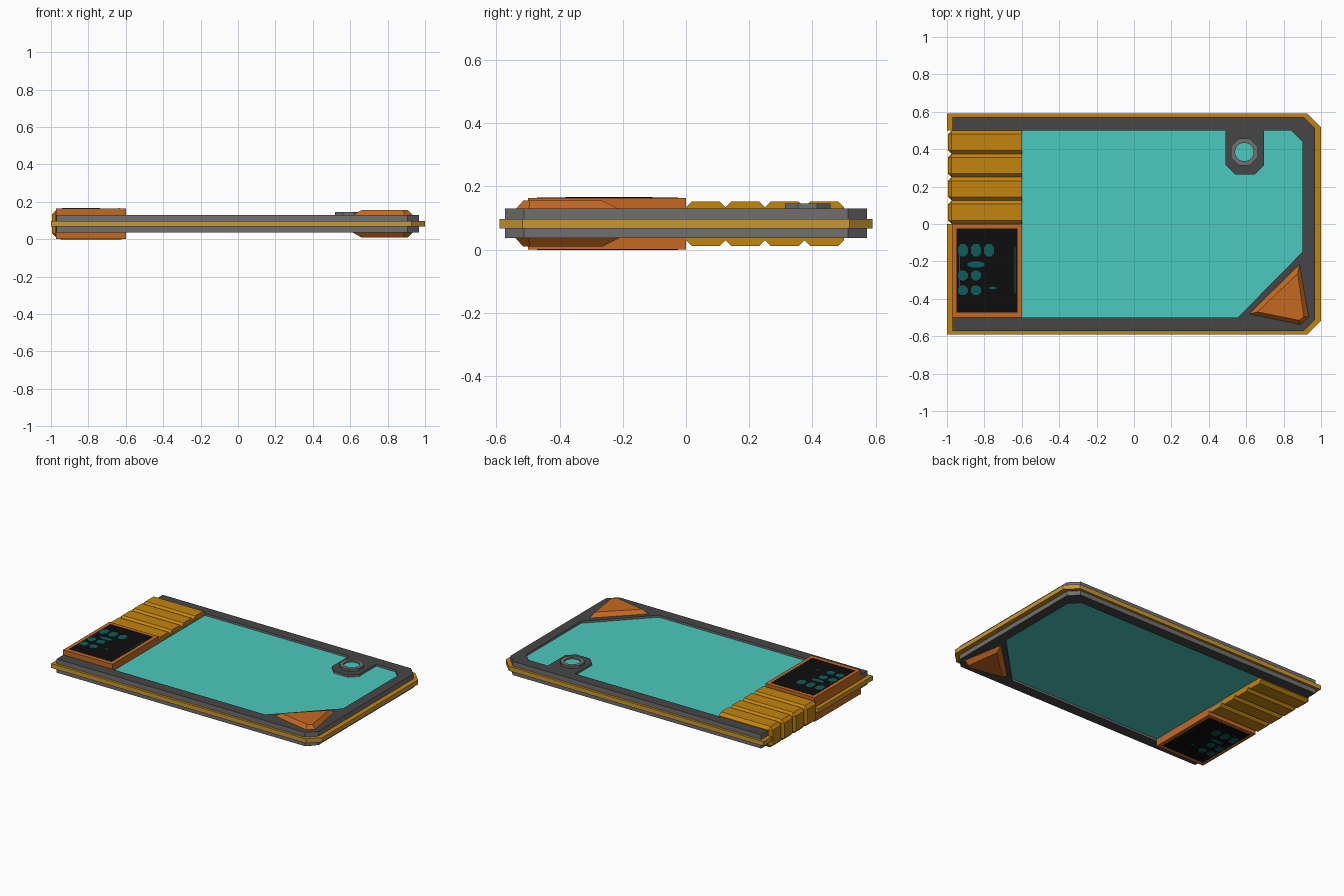
import bpy, bmesh, math

if "Cube" in bpy.data.objects:
    bpy.data.objects.remove(bpy.data.objects["Cube"], do_unlink=True)

MID = 0.082  # middle plane of the slab


def srgb(c):
    return c / 12.92 if c <= 0.04045 else ((c + 0.055) / 1.055) ** 2.4


def material(name, hexcode):
    m = bpy.data.materials.new(name)
    rgb = [srgb(int(hexcode[i:i + 2], 16) / 255) for i in (0, 2, 4)]
    m.use_nodes = True
    m.diffuse_color = (*rgb, 1)
    m.node_tree.nodes["Principled BSDF"].inputs["Base Color"].default_value = (*rgb, 1)
    return m


GOLD = material("gold", "C4850F")
PALE_GOLD = material("pale gold", "C89832")
DARK = material("dark grey", "464646")
GREY = material("mid grey", "707070")
ORANGE = material("orange", "C56921")
CYAN = material("cyan", "4CC9BE")
BLACK = material("black", "0D0D0D")
TEAL = material("dark teal", "0D5C5A")


def finish(name, bm, mats, side_rule=False):
    bmesh.ops.recalc_face_normals(bm, faces=bm.faces)
    if side_rule:  # upright faces take the second colour
        for f in bm.faces:
            f.material_index = int(abs(f.normal.z) < 0.5)
    me = bpy.data.meshes.new(name)
    bm.to_mesh(me)
    bm.free()
    for m in mats:
        me.materials.append(m)
    ob = bpy.data.objects.new(name, me)
    bpy.context.collection.objects.link(ob)
    return ob


def plate(name, loops, z0, z1, mats):
    """Outline, with optional hole loops, extruded from z0 to z1."""
    bm = bmesh.new()
    for loop in loops:
        vs = [bm.verts.new((x, y, z0)) for x, y in loop]
        for a, b in zip(vs, vs[1:] + vs[:1]):
            bm.edges.new((a, b))
    bmesh.ops.triangle_fill(bm, edges=bm.edges[:], use_beauty=True)
    ext = bmesh.ops.extrude_face_region(bm, geom=bm.faces[:])
    for v in ext["geom"]:
        if isinstance(v, bmesh.types.BMVert):
            v.co.z = z1
    return finish(name, bm, mats, len(mats) > 1)


def rect(x0, x1, y0, y1):
    return [(x0, y0), (x1, y0), (x1, y1), (x0, y1)]


def ngon(x, y, rx, ry, n):
    return [(x + rx * math.cos(math.tau * (i + 0.5) / n),
             y + ry * math.sin(math.tau * (i + 0.5) / n)) for i in range(n)]


def outline(x0, x1, y, cut):
    return [(x0, -y), (x1 - cut, -y), (x1, cut - y), (x1, y - cut), (x1 - cut, y), (x0, y)]


# Gold rim, stepped in where the grip ribs wrap round the edge
rim = outline(-1, 1, 0.59, 0.073) + [(-1, 0.5), (-0.97, 0.5), (-0.97, 0), (-1, 0)]
plate("rim", [rim], MID - 0.015, MID + 0.015, [GOLD, PALE_GOLD])

# Frame: one ring above and one below, the upper one with a lens notch
outer = outline(-0.97, 0.967, 0.573, 0.06)
start = [(-0.6, -0.5), (0.555, -0.5), (0.9, -0.15), (0.9, 0.44), (0.84, 0.5)]
notch = [(0.695, 0.5), (0.695, 0.315), (0.645, 0.265), (0.54, 0.265), (0.49, 0.315), (0.49, 0.5)]
end = [(-0.6, 0.5)]
lens_hole = ngon(0.59, 0.385, 0.05, 0.05, 16)
plate("frame_top", [outer, start + notch + end, lens_hole], MID, 0.13, [DARK, GREY])
plate("frame_bottom", [outer, start + end], 0.036, MID, [DARK, GREY])
plate("screen", [start + end], 0.05, 0.116, [CYAN])

# Lens boss and lens
boss = ngon(0.59, 0.385, 0.078, 0.078, 8)
plate("lens_boss", [boss, lens_hole], 0.128, 0.146, [GREY])
plate("lens", [ngon(0.59, 0.385, 0.052, 0.052, 16)], 0.116, 0.136, [CYAN])

# Grip ribs: boxes bevelled on every edge but the inner end
for i in range(4):
    bm = bmesh.new()
    bmesh.ops.create_cube(bm, size=1)
    for v in bm.verts:
        v.co.x = -0.797 + 0.394 * v.co.x
        v.co.y = 0.0625 + 0.125 * (i + v.co.y)
        v.co.z = MID + 0.142 * v.co.z
    edges = [e for e in bm.edges if min(v.co.x for v in e.verts) < -0.7]
    bmesh.ops.bevel(bm, geom=edges, offset=0.019, segments=1, affect='EDGES')
    finish(f"grip_rib_{i + 1}", bm, [GOLD])

# Readout housing, with a dark display on both faces
plate("readout_housing", [rect(-0.972, -0.6, -0.5, 0)], 0, 2 * MID, [ORANGE])
marks = [ngon(x, -0.14, 0.029, 0.037, 8) for x in (-0.915, -0.845, -0.775)]
marks += [ngon(x, y, 0.029, 0.028, 8) for x in (-0.915, -0.845) for y in (-0.275, -0.355)]
marks += [ngon(-0.845, -0.217, 0.05, 0.017, 8), ngon(-0.755, -0.342, 0.02, 0.008, 6)]
marks += [rect(x, x + 0.005, -0.37, -0.12) for x in (-0.935, -0.638)]
for side, s in (("top", 1), ("bottom", -1)):
    def level(h):
        return MID + s * (MID + h)
    plate(f"display_{side}", [rect(-0.948, -0.624, -0.472, -0.025)],
          level(-0.004), level(0.001), [BLACK])
    for k, m in enumerate(marks):
        plate(f"display_mark_{side}_{k + 1}", [m], level(0), level(0.002), [TEAL])

# Faceted corner guards, above and below
base = [(0.61, -0.482), (0.886, -0.21), (0.937, -0.497), (0.89, -0.54)]
crown = [(0.66, -0.47), (0.875, -0.265), (0.908, -0.495), (0.885, -0.515)]
for side, s in (("top", 1), ("bottom", -1)):
    bm = bmesh.new()
    low = [bm.verts.new((x, y, MID + s * 0.045)) for x, y in base]
    high = [bm.verts.new((x, y, MID + s * 0.073)) for x, y in crown]
    bm.faces.new(low)
    bm.faces.new(high)
    for a in range(4):
        b = (a + 1) % 4
        bm.faces.new((low[a], low[b], high[b], high[a]))
    finish(f"corner_guard_{side}", bm, [ORANGE])
